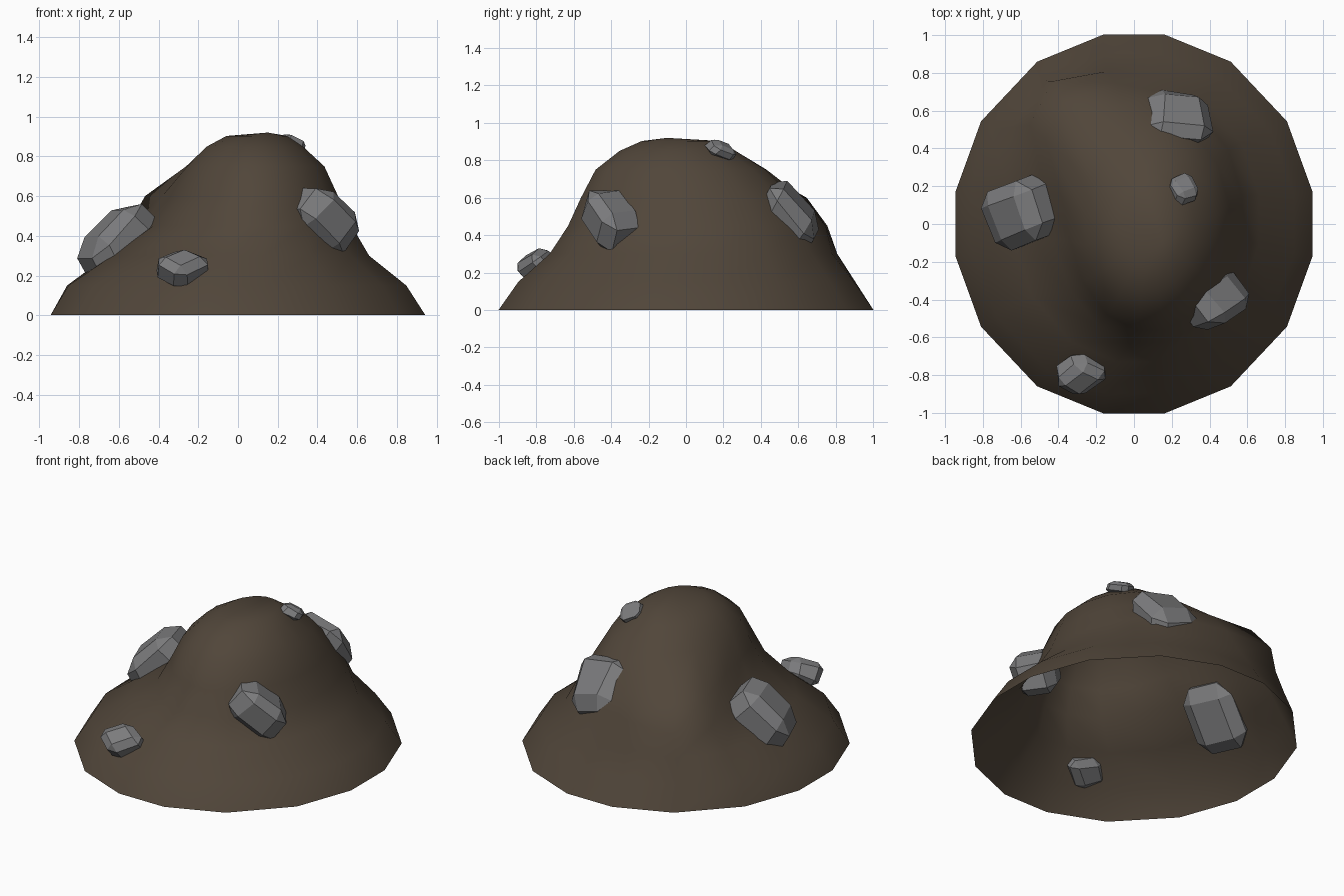
import bpy, bmesh, math, random
from mathutils import Vector, Euler

if "Cube" in bpy.data.objects:
    bpy.data.objects.remove(bpy.data.objects["Cube"], do_unlink=True)


def material(name, colour):
    mat = bpy.data.materials.new(name)
    mat.use_nodes = True
    mat.diffuse_color = (*colour, 1)
    mat.node_tree.nodes["Principled BSDF"].inputs["Base Color"].default_value = (*colour, 1)
    return mat


earth = material("brown earth", (0.082, 0.061, 0.042))
stone = material("grey stone", (0.2, 0.2, 0.205))


def make_object(name, bm, mat, smooth):
    bmesh.ops.recalc_face_normals(bm, faces=bm.faces)
    for face in bm.faces:
        face.smooth = smooth
    mesh = bpy.data.meshes.new(name)
    bm.to_mesh(mesh)
    bm.free()
    mesh.materials.append(mat)
    obj = bpy.data.objects.new(name, mesh)
    bpy.context.collection.objects.link(obj)
    return obj


# Earth mound: stacked lopsided ellipses with a shoulder at the back, open below
# Each ring: height, reach to east, north, west and south, shoulder push
SIDES = 16
SHOULDER = math.radians(132)
PUSH = math.radians(146)
RINGS = [
    (0, .958, 1.017, .958, 1.017, 0),
    (.15, .86, .91, .865, .91, .05),
    (.3, .67, .79, .64, .74, .17),
    (.45, .58, .7, .43, .64, .31),
    (.6, .51, .58, .34, .57, .3),
    (.75, .44, .43, .26, .49, .04),
    (.85, .33, .27, .16, .36, 0),
    (.903, .25, .19, .06, .24, 0),
]


def mound():
    bm = bmesh.new()
    loops = []
    for z, east, north, west, south, push in RINGS:
        loop = []
        for i in range(SIDES):
            a = (i + 0.5) * math.tau / SIDES
            bump = push * math.exp(-((a - SHOULDER) / 0.5) ** 2)
            a -= 0.035 * math.sin(4 * a)
            x = (east - west) / 2 + (east + west) / 2 * math.cos(a) + bump * math.cos(PUSH)
            y = (north - south) / 2 + (north + south) / 2 * math.sin(a) + bump * math.sin(PUSH)
            loop.append(bm.verts.new((x, y, z)))
        loops.append(loop)
    for low, high in zip(loops, loops[1:]):
        for i in range(SIDES):
            j = (i + 1) % SIDES
            bm.faces.new((low[i], low[j], high[j], high[i]))
    peak = bm.verts.new((.15, -.1, .92))
    for i in range(SIDES):
        bm.faces.new((loops[-1][i], loops[-1][(i + 1) % SIDES], peak))
    make_object("earth_mound", bm, earth, True)


# Rocks: chamfered uneven blocks turned along the slope and fitted to their extents
def rock(name, low, high, shape, turn, seed):
    rng = random.Random(seed)
    bm = bmesh.new()
    bmesh.ops.create_cube(bm, size=2)
    for v in bm.verts:
        v.co += Vector([rng.uniform(-.2, .2) for _ in range(3)])
    bmesh.ops.bevel(bm, geom=bm.edges[:], offset=0.45, segments=1, affect='EDGES')
    rotation = Euler([math.radians(t) for t in turn]).to_matrix()
    for v in bm.verts:
        v.co = rotation @ Vector([a * b for a, b in zip(v.co, shape)])
    for axis in range(3):
        values = [v.co[axis] for v in bm.verts]
        least, span = min(values), max(values) - min(values)
        for v in bm.verts:
            v.co[axis] = low[axis] + (v.co[axis] - least) / span * (high[axis] - low[axis])
    make_object(name, bm, stone, False)


mound()
rock("west_rock", (-.81, -.14, .17), (-.39, .26, .56), (1.2, .9, .7), (0, -38, 20), 3)
rock("front_rock", (-.41, -.9, .14), (-.15, -.69, .33), (1, 1, 1), (30, 25, -35), 5)
rock("south_east_rock", (.25, -.56, .31), (.61, -.24, .64), (1.3, .95, .8), (0, 38, 38), 8)
rock("north_rock", (.03, .37, .27), (.42, .71, .69), (1, 1.1, .9), (-40, 12, -8), 12)
rock("summit_rock", (.18, .1, .8), (.34, .27, .91), (1, 1, .7), (-30, 30, 20), 21)
